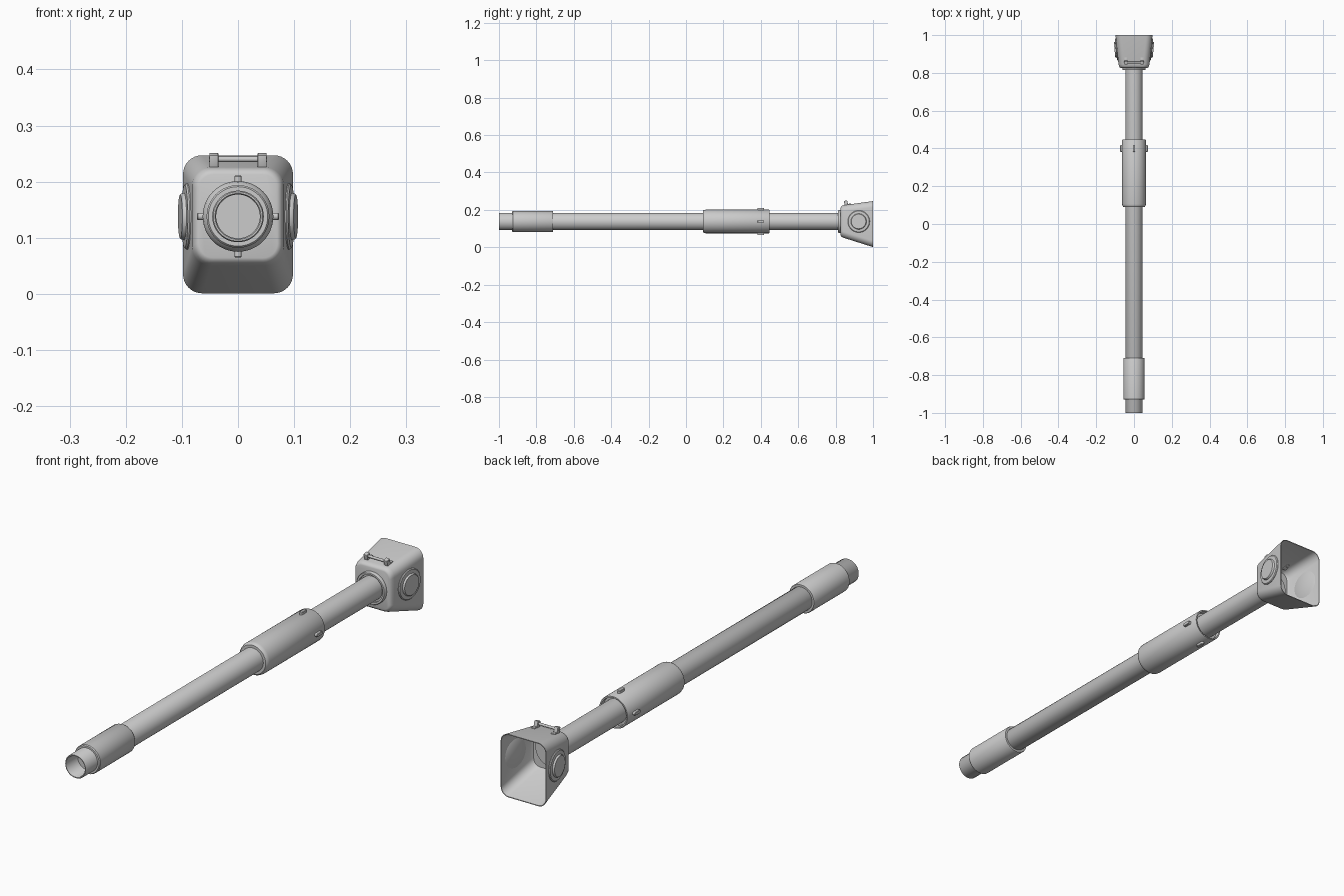
import bpy, bmesh, math
from mathutils import Matrix, Vector

if "Cube" in bpy.data.objects:
    bpy.data.objects.remove(bpy.data.objects["Cube"])

ZC = 0.138  # height of the tube axis
AXIS_Y = Matrix.Translation((0, 0, ZC)) @ Matrix.Rotation(-math.pi / 2, 4, 'X')


def finish(bm, name, angle=35):
    bmesh.ops.recalc_face_normals(bm, faces=bm.faces)
    me = bpy.data.meshes.new(name)
    bm.to_mesh(me)
    bm.free()
    ob = bpy.data.objects.new(name, me)
    bpy.context.collection.objects.link(ob)
    bpy.ops.object.select_all(action='DESELECT')
    ob.select_set(True)
    bpy.context.view_layer.objects.active = ob
    bpy.ops.object.shade_smooth_by_angle(angle=math.radians(angle))
    return ob


def loft(bm, rings):
    loops = [[bm.verts.new(p) for p in r] for r in rings]
    n = len(loops[0])
    for a, b in zip(loops, loops[1:]):
        for i in range(n):
            j = (i + 1) % n
            bm.faces.new((a[i], a[j], b[j], b[i]))
    bm.faces.new(loops[0])
    bm.faces.new(loops[-1])


def lathe(name, profile, matrix=AXIS_Y, n=48):
    """Revolve (radius, height) pairs, capping both ends."""
    bm = bmesh.new()
    loft(bm, [[matrix @ Vector((r * math.cos(2 * math.pi * i / n),
                                r * math.sin(2 * math.pi * i / n), h))
               for i in range(n)] for r, h in profile])
    return finish(bm, name)


def rounded_rect(y, hw, z0, z1, r, seg=8):
    pts = []
    for k, (sx, z) in enumerate(((1, z1 - r), (-1, z1 - r), (-1, z0 + r), (1, z0 + r))):
        for s in range(seg + 1):
            a = math.pi / 2 * (k + s / seg)
            pts.append((sx * (hw - r) + r * math.cos(a), y, z + r * math.sin(a)))
    return pts


def box(name, center, size, bevel, rot=None):
    bm = bmesh.new()
    bmesh.ops.create_cube(bm, size=1)
    bmesh.ops.scale(bm, vec=size, verts=bm.verts)
    bmesh.ops.bevel(bm, geom=bm.edges[:], offset=bevel, segments=2,
                    affect='EDGES', profile=0.5)
    bm.transform(Matrix.Translation(center) @ (rot or Matrix.Identity(4)))
    return finish(bm, name)


# Long hollow tube with an open front mouth
lathe("main_tube", [(0.039, -0.6), (0.039, -0.997), (0.041, -1.0), (0.044, -1.0),
                    (0.046, -0.997), (0.046, 0.84)])

# Front collar
lathe("front_collar", [(0.045, -0.93), (0.053, -0.93), (0.056, -0.926),
                       (0.056, -0.714), (0.054, -0.71), (0.045, -0.71)])

# Middle sleeve with a recessed rear lip
lathe("middle_sleeve", [(0.045, 0.09), (0.056, 0.09), (0.061, 0.096), (0.063, 0.105),
                        (0.063, 0.443), (0.061, 0.447), (0.056, 0.447),
                        (0.055, 0.43), (0.045, 0.43)])

# Four oblong lugs around the sleeve
for k in range(4):
    m = Matrix.Translation((0, 0.4, ZC)) @ Matrix.Rotation(k * math.pi / 2, 4, 'Y')
    bm = bmesh.new()
    rings = []
    for h, inset in ((0.058, 0), (0.0715, 0), (0.073, 0.0015)):
        rings.append([m @ Vector((x, y, h)) for x, _, y in
                      rounded_rect(0, 0.0065 - inset, -0.018 + inset,
                                   0.018 - inset, 0.0064 - inset)])
    loft(bm, rings)
    finish(bm, "sleeve_lug")

# Hood: tapered rounded box, open at the back
bm = bmesh.new()
loft(bm, [rounded_rect(0.827, 0.070, 0.064, 0.213, 0.026),
          rounded_rect(0.829, 0.075, 0.059, 0.218, 0.030),
          rounded_rect(0.835, 0.079, 0.054, 0.223, 0.033),
          rounded_rect(0.845, 0.082, 0.050, 0.2255, 0.034),
          rounded_rect(1.0, 0.098, 0.001, 0.247, 0.034),
          rounded_rect(1.0, 0.095, 0.004, 0.244, 0.031),
          rounded_rect(0.845, 0.079, 0.053, 0.2225, 0.031),
          rounded_rect(0.834, 0.072, 0.061, 0.216, 0.027)])
finish(bm, "hood")

# Collar where the tube enters the hood
lathe("hood_collar", [(0.045, 0.822), (0.052, 0.822), (0.053, 0.814), (0.060, 0.814),
                      (0.062, 0.817), (0.062, 0.838), (0.045, 0.838)])

# Round knobs on both hood sides, following the wall taper
for s in (1, -1):
    m = (Matrix.Translation((s * 0.0902, 0.924, ZC))
         @ Matrix.Rotation(-s * math.radians(5.9), 4, 'Z')
         @ Matrix.Rotation(s * math.pi / 2, 4, 'Y'))
    lathe("side_knob", [(0.054, -0.004), (0.059, -0.001), (0.059, 0.002), (0.056, 0.005),
                        (0.042, 0.006), (0.041, 0.011), (0.039, 0.013)], m)

# Top handle: two leaning posts and a cross bar
for s in (1, -1):
    box("handle_post", (s * 0.043, 0.856, 0.235), (0.016, 0.018, 0.030), 0.002,
        Matrix.Rotation(math.radians(15), 4, 'X'))
    box("handle_foot", (s * 0.043, 0.866, 0.228), (0.016, 0.034, 0.008), 0.002,
        Matrix.Rotation(math.radians(8), 4, 'X'))
lathe("handle_bar", [(0.005, -0.052), (0.005, 0.052)],
      Matrix.Translation((0, 0.854, 0.240)) @ Matrix.Rotation(math.pi / 2, 4, 'Y'), 16)
